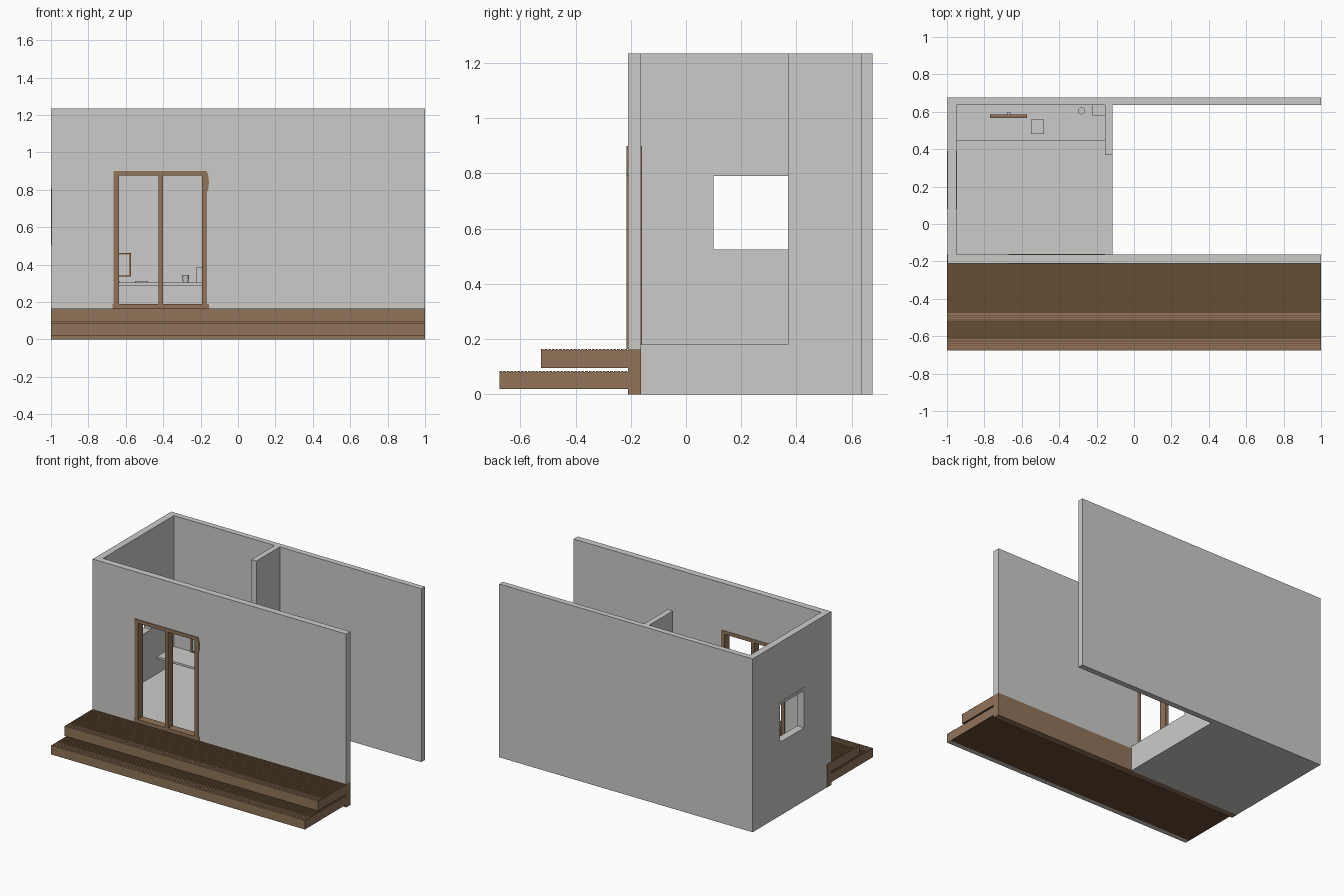
import bpy, bmesh, math

if "Cube" in bpy.data.objects:
    bpy.data.objects.remove(bpy.data.objects["Cube"])

def material(name, rgb):
    m = bpy.data.materials.new(name)
    m.diffuse_color = (*rgb, 1)
    m.use_nodes = True
    m.node_tree.nodes["Principled BSDF"].inputs["Base Color"].default_value = m.diffuse_color
    return m

WALL = material("pale grey plaster", (0.60, 0.60, 0.585))
WOOD = material("light brown wood", (0.283, 0.174, 0.102))
DARK = material("dark brown wood", (0.133, 0.072, 0.033))

def add_box(bm, x0, x1, y0, y1, z0, z1):
    v = bmesh.ops.create_cube(bm, size=1)["verts"]
    for p in v:
        p.co = ((x0 + x1) / 2 + p.co.x * (x1 - x0),
                (y0 + y1) / 2 + p.co.y * (y1 - y0),
                (z0 + z1) / 2 + p.co.z * (z1 - z0))

def finish(bm, name, mats, rule=None):
    bm.normal_update()
    if rule:
        for f in bm.faces:
            f.material_index = rule(f)
    me = bpy.data.meshes.new(name)
    bm.to_mesh(me)
    bm.free()
    for m in mats:
        me.materials.append(m)
    ob = bpy.data.objects.new(name, me)
    bpy.context.collection.objects.link(ob)
    return ob

def boxes(name, mat, *dims):
    bm = bmesh.new()
    for d in dims:
        add_box(bm, *d)
    return finish(bm, name, [mat])

TOP = 1.235
FY0, FY1 = -0.21, -0.163      # front wall
BY0, BY1 = 0.635, 0.675       # back wall

# Front wall around the door opening, standing on a timber base
boxes("front_wall", WALL,
      (-0.998, -0.665, FY0, FY1, 0.165, TOP),
      (-0.165, 1, FY0, FY1, 0.165, TOP),
      (-0.665, -0.165, FY0, FY1, 0.9, TOP))
boxes("front_wall_base", WOOD, (-1, 1, FY0, FY1, 0, 0.165))

# Back wall, left wall around the window, partition, floor
boxes("back_wall", WALL, (-0.998, 1, BY0, BY1, 0, TOP))
boxes("left_wall", WALL,
      (-0.998, -0.95, FY1, 0.08, 0, TOP),
      (-0.998, -0.95, 0.39, BY0, 0, TOP),
      (-0.998, -0.95, 0.08, 0.39, 0, 0.505),
      (-0.998, -0.95, 0.08, 0.39, 0.81, TOP))
boxes("partition_wall", WALL, (-0.155, -0.115, 0.37, BY0, 0.18, TOP))
boxes("floor_slab", WALL, (-0.95, -0.115, FY1, BY0, 0, 0.18))

# Window frame in the left wall
def frame(y0, y1, z0, z1, x0, x1, t):
    return [(x0, x1, y0, y1, z0, z0 + t), (x0, x1, y0, y1, z1 - t, z1),
            (x0, x1, y0, y0 + t, z0 + t, z1 - t), (x0, x1, y1 - t, y1, z0 + t, z1 - t)]
boxes("window_frame", WALL, *frame(0.08, 0.39, 0.505, 0.81, -1.0, -0.946, 0.02))

# Sliding door frame: posts, rails, sill
DY0, DY1 = -0.215, -0.16
posts = [(x, x + w, DY0, DY1, 0.19, 0.9)
         for x, w in ((-0.665, 0.028), (-0.425, 0.025), (-0.193, 0.028))]
boxes("door_frame", WOOD, *posts,
      (-0.637, -0.425, DY0, DY1, 0.875, 0.9), (-0.4, -0.193, DY0, DY1, 0.875, 0.9))
boxes("door_sill", WOOD, (-0.67, -0.155, DY0, DY1, 0.165, 0.19))

# Small rounded bracket beside the door head
bpy.ops.mesh.primitive_cylinder_add(vertices=16, radius=0.05, depth=0.006,
                                    location=(-0.165, -0.212, 0.84),
                                    rotation=(math.pi / 2, 0, 0))
bracket = bpy.context.object
bracket.name = "door_bracket"
bracket.scale.x = 0.18
bracket.data.materials.append(WOOD)

# Grooved timber steps: solid core with fine ridges, front strip lighter
def step(name, y0, z0, z1, split, grey_edge):
    bm = bmesh.new()
    add_box(bm, -1, 1, y0, FY0, z0, z1 - 0.004)
    n = round((FY0 - y0) / 0.013)
    pitch = (FY0 - y0) / n
    for i in range(n):
        a = y0 + i * pitch
        add_box(bm, -1, 1, a, a + pitch * 0.72, z1 - 0.004, z1)
    if grey_edge:      # pale strip under the front edge
        geom = bm.verts[:] + bm.edges[:] + bm.faces[:]
        bmesh.ops.bisect_plane(bm, geom=geom, plane_co=(0, y0 + 0.035, 0),
                               plane_no=(0, 1, 0))
    def rule(f):
        c, nz = f.calc_center_median(), f.normal.z
        if nz < -0.5:
            return 2 if grey_edge and c.y < y0 + 0.035 and c.z < z0 + 0.01 else 1
        if nz > 0.5:
            return 0 if c.y < split and c.z > z1 - 0.002 else 1
        return 0
    finish(bm, name, [WOOD, DARK, WALL], rule)

step("lower_step", -0.675, 0.02, 0.085, -0.61, True)
step("upper_step", -0.525, 0.095, 0.165, -0.47, False)

# Worktop along the back wall
boxes("worktop", WALL, (-0.95, -0.155, 0.445, BY0, 0.288, 0.303))

# Screen on a stand, with a wooden rim
boxes("screen_panel", WALL, (-0.76, -0.58, 0.572, 0.582, 0.345, 0.453))
boxes("screen_rim", WOOD,
      (-0.77, -0.573, 0.567, 0.585, 0.335, 0.345), (-0.77, -0.573, 0.567, 0.585, 0.453, 0.463),
      (-0.77, -0.76, 0.567, 0.585, 0.345, 0.453), (-0.583, -0.573, 0.567, 0.585, 0.345, 0.453))
boxes("screen_stand", WALL, (-0.68, -0.66, 0.585, 0.598, 0.31, 0.4),
      (-0.71, -0.63, 0.565, 0.61, 0.303, 0.31))

# Notebook, cup and box on the worktop
boxes("notebook", WALL, (-0.55, -0.48, 0.48, 0.56, 0.303, 0.312))
bpy.ops.mesh.primitive_cone_add(vertices=20, radius1=0.014, radius2=0.019, depth=0.042,
                                location=(-0.28, 0.605, 0.324))
cup = bpy.context.object
cup.name = "cup"
cup.data.materials.append(WALL)
bpy.ops.object.shade_smooth_by_angle()
boxes("storage_box", WALL, (-0.225, -0.155, 0.58, BY0, 0.303, 0.385))
